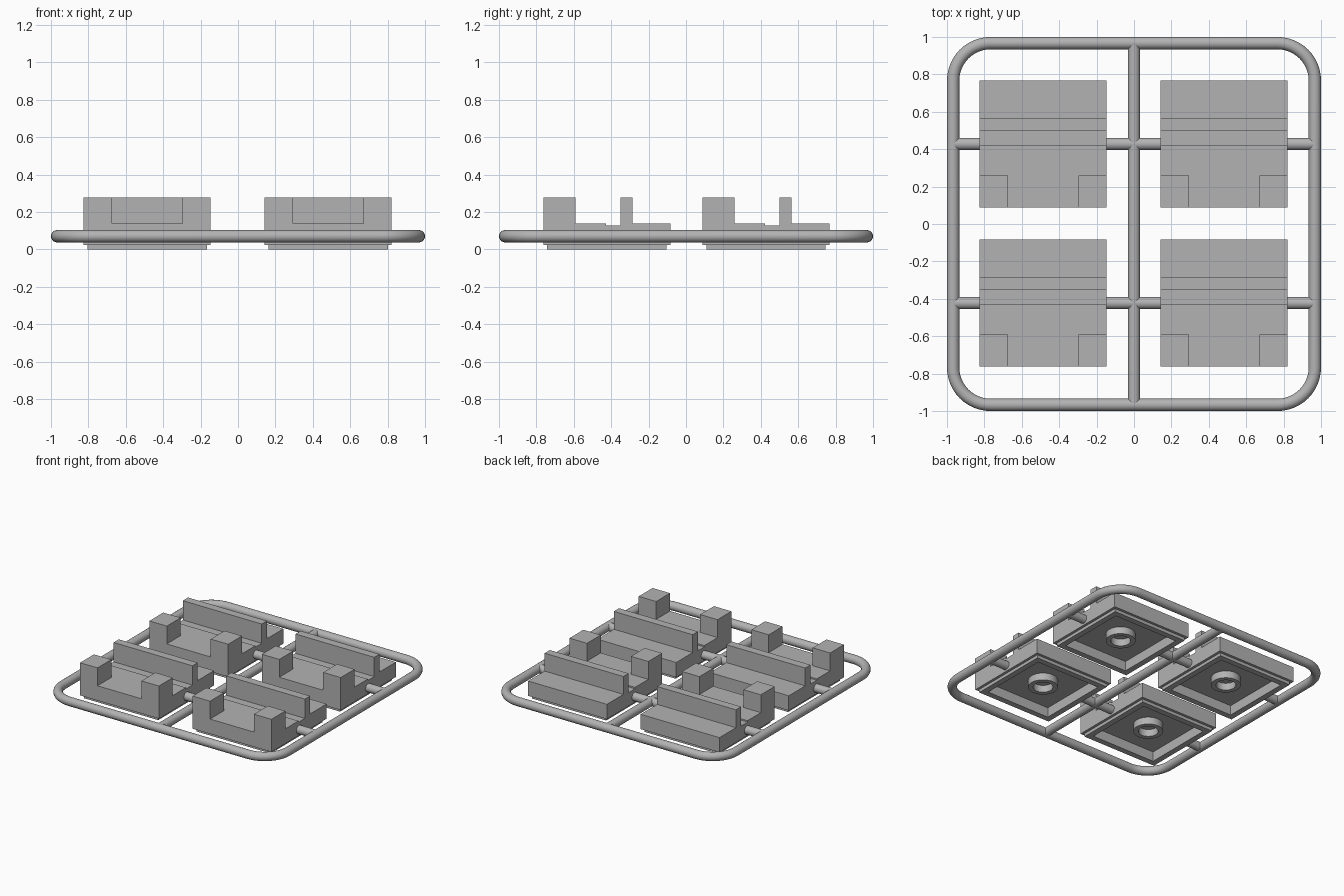
import bpy, bmesh, math
from mathutils import Vector

cube = bpy.data.objects.get("Cube")
if cube:
    bpy.data.objects.remove(cube, do_unlink=True)

grey = bpy.data.materials.new("plain grey plastic")
grey.use_nodes = True
GREY = (0.45, 0.45, 0.45, 1)
grey.diffuse_color = GREY
grey.node_tree.nodes["Principled BSDF"].inputs["Base Color"].default_value = GREY

HALF = 0.339       # half width of a block
TUBE_R = 0.033     # frame tube radius
TUBE_Z = 0.07
X_CENTRES = {"right": -0.486, "left": 0.482}
Y_CENTRES = {"front": -0.423, "back": 0.428}


def make_object(name, bm, location=(0, 0, 0), smooth=False):
    bmesh.ops.recalc_face_normals(bm, faces=bm.faces)
    mesh = bpy.data.meshes.new(name)
    bm.to_mesh(mesh)
    bm.free()
    mesh.materials.append(grey)
    obj = bpy.data.objects.new(name, mesh)
    obj.location = location
    bpy.context.collection.objects.link(obj)
    if smooth:
        bpy.ops.object.select_all(action="DESELECT")
        obj.select_set(True)
        bpy.context.view_layer.objects.active = obj
        bpy.ops.object.shade_smooth_by_angle(angle=math.radians(40))
    return obj


def push(bm, face, inset, dz):
    """Inset a face, then extrude it vertically, returning the moved face."""
    bmesh.ops.inset_region(bm, faces=[face], thickness=inset, use_even_offset=True)
    new = bmesh.ops.extrude_discrete_faces(bm, faces=[face])["faces"][0]
    bmesh.ops.translate(bm, verts=new.verts, vec=(0, 0, dz))
    return new


def block(name, x, y):
    # Stepped side profile swept across the width
    profile = [(-HALF, 0.024), (HALF, 0.024), (HALF, 0.139), (0.137, 0.139),
               (0.137, 0.278), (0.073, 0.278), (0.073, 0.128), (-0.006, 0.128),
               (-0.006, 0.139), (-HALF, 0.139)]
    bm = bmesh.new()
    side = bm.faces.new([bm.verts.new((-HALF, py, pz)) for py, pz in profile])
    swept = bmesh.ops.extrude_face_region(bm, geom=[side])["geom"]
    bmesh.ops.translate(bm, vec=(2 * HALF, 0, 0),
                        verts=[v for v in swept if isinstance(v, bmesh.types.BMVert)])
    bmesh.ops.recalc_face_normals(bm, faces=bm.faces)
    # Stepped rim and hollow underside
    bottom = next(f for f in bm.faces if f.normal.z < -0.9)
    bottom = push(bm, bottom, 0.02, -0.024)
    push(bm, bottom, 0.045, 0.075)
    make_object(name, bm, (x, y, 0))


def post(name, x, y):
    bm = bmesh.new()
    bmesh.ops.create_cube(bm, size=1)
    bmesh.ops.scale(bm, vec=(0.15, 0.17, 0.139), verts=bm.verts)
    make_object(name, bm, (x, y, 0.2085))


def socket(name, x, y):
    # Open ring under the block
    bm = bmesh.new()
    ring = [bm.verts.new(p) for p in
            [(0.07, 0, 0.077), (0.105, 0, 0.077), (0.105, 0, 0.02), (0.07, 0, 0.02)]]
    edges = [bm.edges.new((ring[i], ring[(i + 1) % 4])) for i in range(4)]
    bmesh.ops.spin(bm, geom=ring + edges, cent=(0, 0, 0), axis=(0, 0, 1),
                   angle=math.tau, steps=32, use_merge=True)
    bmesh.ops.remove_doubles(bm, verts=bm.verts, dist=0.0001)
    make_object(name, bm, (x, y, 0), smooth=True)


def bar(name, start, end):
    start, end = Vector(start), Vector(end)
    bm = bmesh.new()
    bmesh.ops.create_cone(bm, cap_ends=True, segments=24, radius1=TUBE_R - 0.0005,
                          radius2=TUBE_R - 0.0005, depth=(end - start).length)
    turn = (end - start).to_track_quat("Z", "Y").to_matrix()
    bmesh.ops.rotate(bm, verts=bm.verts, matrix=turn)
    make_object(name, bm, (start + end) / 2, smooth=True)


def frame_ring():
    # Rounded square path with a circular section
    corner, reach, sides, steps = 0.2, 1 - TUBE_R, 24, 12
    bm = bmesh.new()
    loops = []
    for c in range(4):
        mid = math.pi / 4 + c * math.pi / 2
        centre = Vector((math.copysign(reach - corner, math.cos(mid)),
                         math.copysign(reach - corner, math.sin(mid)), TUBE_Z))
        for s in range(steps + 1):
            a = (c + s / steps) * math.pi / 2
            out = Vector((math.cos(a), math.sin(a), 0))
            loops.append([bm.verts.new(centre + out * (corner + TUBE_R * math.cos(t))
                                       + Vector((0, 0, TUBE_R * math.sin(t))))
                          for t in (math.tau * k / sides for k in range(sides))])
    for i, a in enumerate(loops):
        b = loops[(i + 1) % len(loops)]
        for k in range(sides):
            n = (k + 1) % sides
            bm.faces.new((a[k], b[k], b[n], a[n]))
    make_object("outer_frame", bm, smooth=True)


frame_ring()
bar("centre_bar", (0, -0.967, TUBE_Z), (0, 0.967, TUBE_Z))

for row, y in Y_CENTRES.items():
    for col, x in X_CENTRES.items():
        tag = f"{row}_{col}"
        block(f"{tag}_block", x, y)
        socket(f"{tag}_socket", x, y)
        for word, sign in (("right", -1), ("left", 1)):
            post(f"{tag}_{word}_post", x + sign * (HALF - 0.075), y - HALF + 0.085)
            # Short connector from the block wall to the frame or centre bar
            outer = sign * x > 0
            far = math.copysign(0.967, x) if outer else 0
            bar(f"{tag}_{word}_connector",
                (x + sign * (HALF - 0.03), y, TUBE_Z), (far, y, TUBE_Z))
